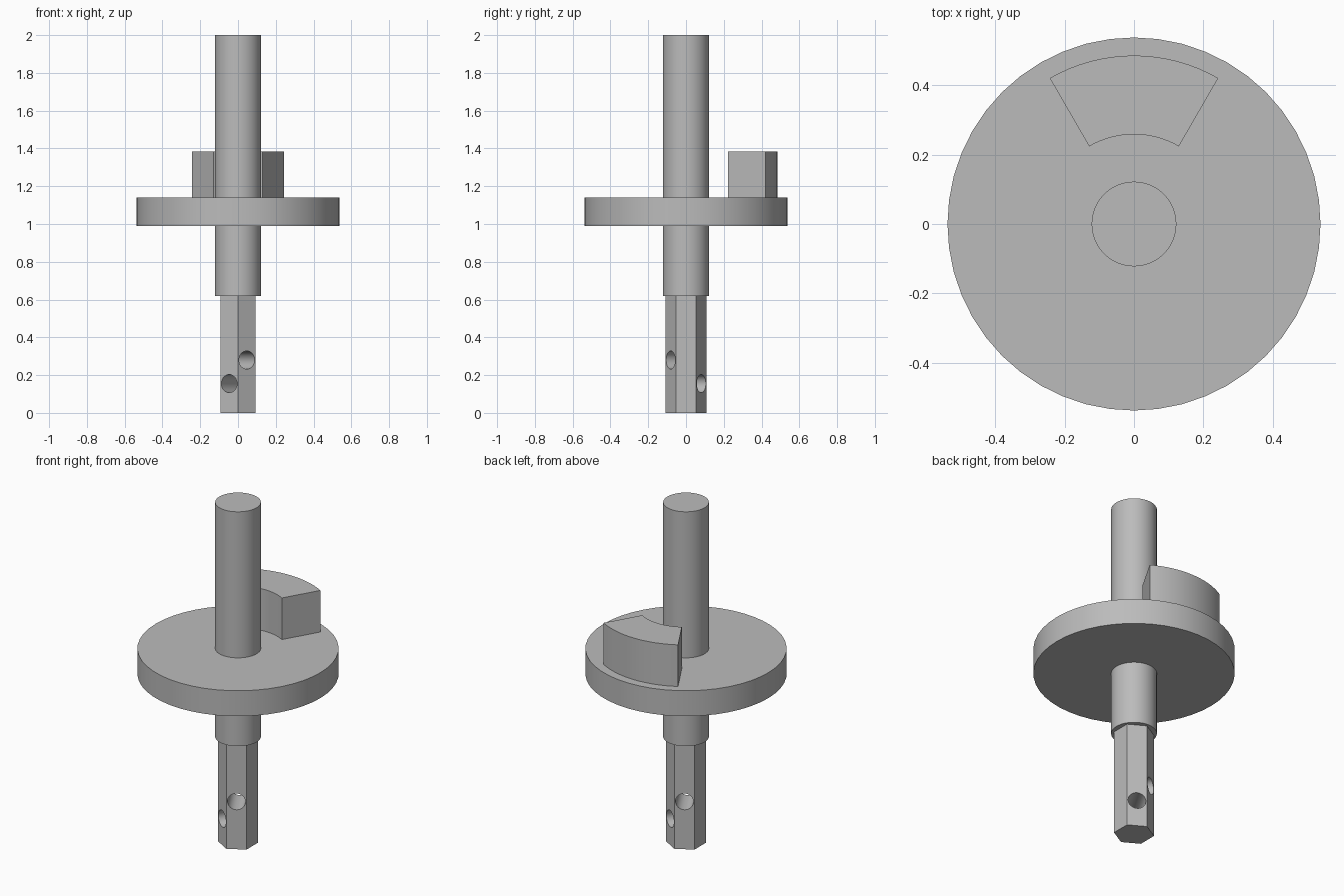
import bpy, bmesh
from math import radians, sin, cos

if "Cube" in bpy.data.objects:
    bpy.data.objects.remove(bpy.data.objects["Cube"], do_unlink=True)

GREY = (0.5, 0.5, 0.5, 1)
steel = bpy.data.materials.new("steel grey")
steel.use_nodes = True
steel.diffuse_color = GREY
steel.node_tree.nodes["Principled BSDF"].inputs["Base Color"].default_value = GREY


def prism(name, outline, z0, z1):
    """Extrude a closed outline of (x, y) points from z0 up to z1."""
    bm = bmesh.new()
    base = bm.faces.new([bm.verts.new((x, y, z0)) for x, y in outline])
    top = bmesh.ops.extrude_face_region(bm, geom=[base])["geom"]
    verts = [v for v in top if isinstance(v, bmesh.types.BMVert)]
    bmesh.ops.translate(bm, verts=verts, vec=(0, 0, z1 - z0))
    bmesh.ops.recalc_face_normals(bm, faces=bm.faces)
    mesh = bpy.data.meshes.new(name)
    bm.to_mesh(mesh)
    bm.free()
    mesh.materials.append(steel)
    obj = bpy.data.objects.new(name, mesh)
    bpy.context.collection.objects.link(obj)
    return obj


def arc(radius, start, end, steps):
    """Points along an arc, angles in degrees, both ends included."""
    angles = [radians(start + (end - start) * i / steps) for i in range(steps + 1)]
    return [(radius * cos(a), radius * sin(a)) for a in angles]


def ring(radius, sides, start=0):
    return arc(radius, start, start + 360, sides)[:-1]


def smooth(obj):
    bpy.ops.object.select_all(action="DESELECT")
    obj.select_set(True)
    bpy.context.view_layer.objects.active = obj
    bpy.ops.object.shade_smooth_by_angle(angle=radians(30))


# Round shaft, flange disc and the raised sector block on the disc
shaft = prism("round_shaft", ring(0.122, 48), 0.62, 2)
disc = prism("flange_disc", ring(0.537, 48), 0.99, 1.14)
sector = arc(0.485, 60, 120, 16) + arc(0.258, 120, 60, 16)
block = prism("sector_block", sector, 1.13, 1.385)

# Hexagonal drive end with an edge facing the front
hex_end = prism("hex_drive_end", ring(0.108, 6, 30), 0, 0.63)

# Two cross holes, each drilled square through a pair of opposite flats
for height, turn in ((0.28, 30), (0.155, -30)):
    drill = prism("hole_cutter", ring(0.048, 32), -0.2, 0.2)
    drill.rotation_euler = (radians(90), 0, radians(turn))
    drill.location.z = height
    drill.hide_render = True
    cut = hex_end.modifiers.new("cross hole", "BOOLEAN")
    cut.operation = "DIFFERENCE"
    cut.solver = "EXACT"
    cut.object = drill
    bpy.context.view_layer.objects.active = hex_end
    bpy.ops.object.modifier_apply(modifier=cut.name)
    bpy.data.objects.remove(drill, do_unlink=True)

for part in (shaft, disc, block, hex_end):
    smooth(part)
